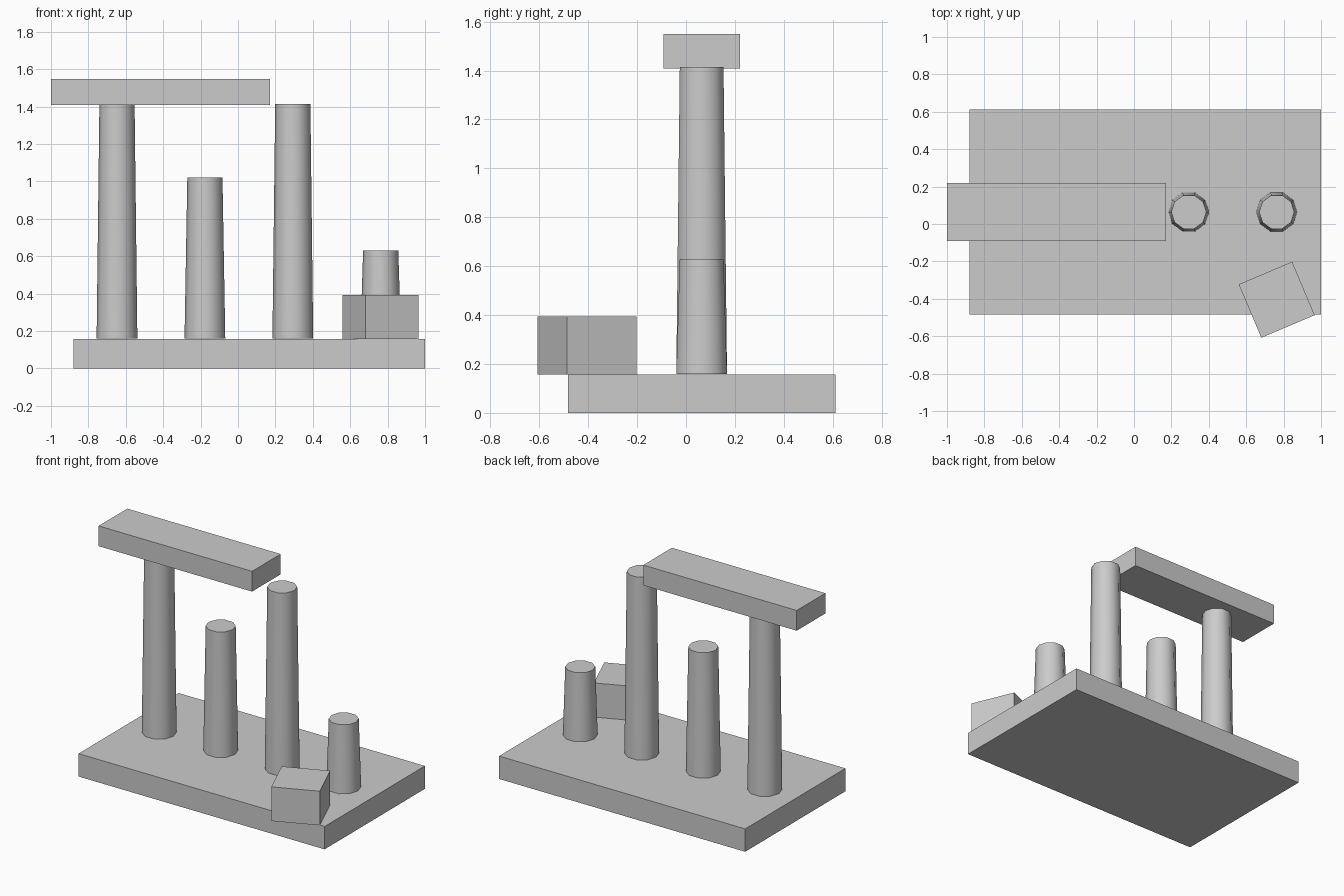
import bpy, math

if "Cube" in bpy.data.objects:
    bpy.data.objects.remove(bpy.data.objects["Cube"])

stone = bpy.data.materials.new("grey stone")
stone.diffuse_color = (0.6, 0.6, 0.6, 1)
stone.use_nodes = True
stone.node_tree.nodes["Principled BSDF"].inputs["Base Color"].default_value = stone.diffuse_color


def box(name, centre, size, turn=0):
    bpy.ops.mesh.primitive_cube_add(size=1, location=centre, rotation=(0, 0, turn))
    ob = bpy.context.object
    ob.name = name
    ob.scale = size
    ob.data.materials.append(stone)


def column(name, x, top):
    # tapered ten-sided shaft standing on the plinth, corners on the x axis
    bottom = 0.16
    bpy.ops.mesh.primitive_cone_add(
        vertices=10, radius1=0.109, radius2=0.094, depth=top - bottom,
        location=(x, 0.064, (top + bottom) / 2), rotation=(0, 0, math.pi / 2))
    ob = bpy.context.object
    ob.name = name
    ob.data.materials.append(stone)
    bpy.ops.object.shade_smooth_by_angle(angle=math.radians(45))


# plinth
box("plinth", (0.06, 0.064, 0.079), (1.88, 1.094, 0.158))

# columns: two full height, two broken
for i, top in enumerate((1.415, 1.02, 1.415, 0.63)):
    column(f"column_{i + 1}", -0.647 + 0.47 * i, top)

# remaining lintel
box("lintel", (-0.414, 0.064, 1.479), (1.172, 0.312, 0.14))

# fallen block
box("fallen_block", (0.763, -0.405, 0.276), (0.31, 0.31, 0.236), math.radians(22.9))
